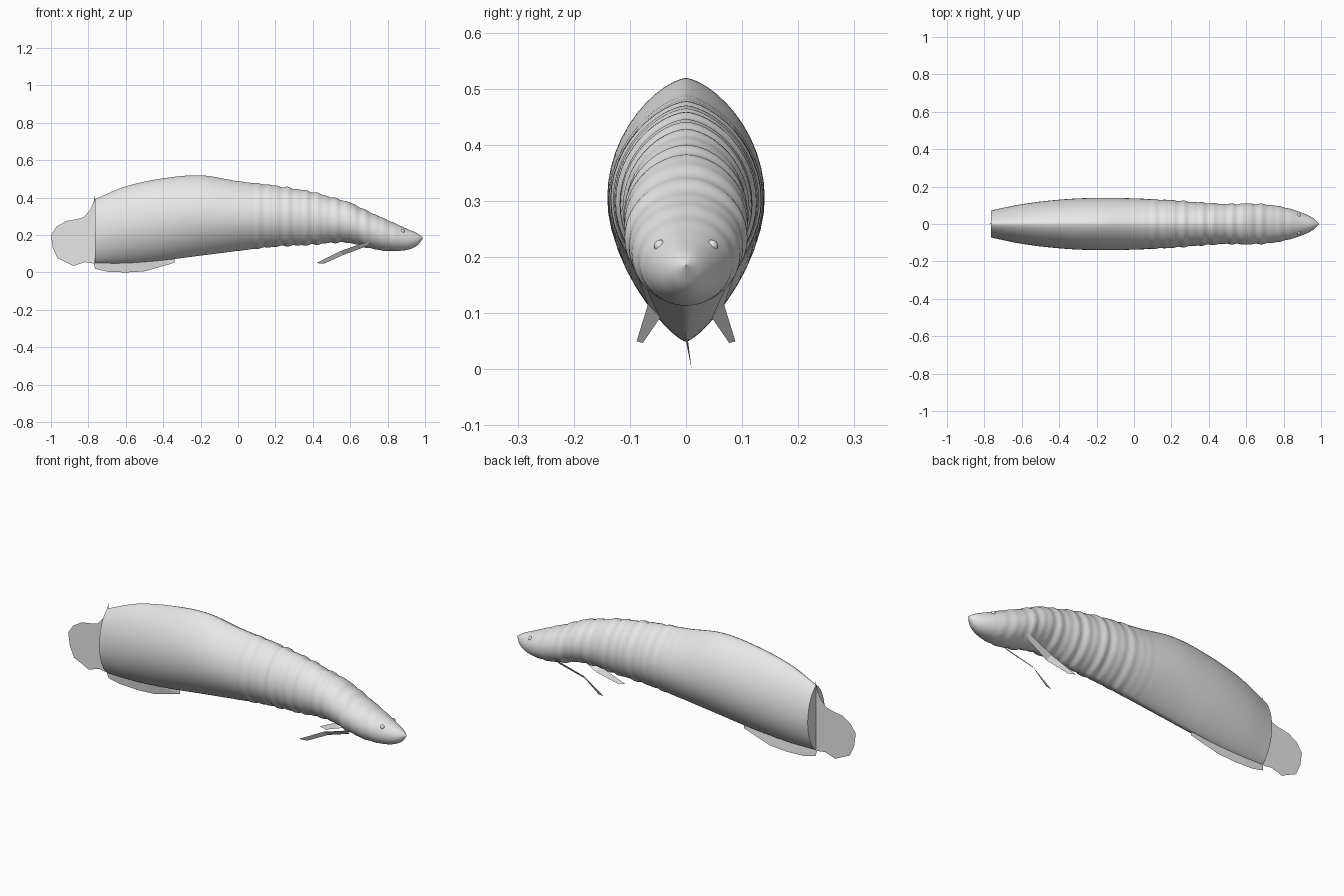
import bpy, bmesh
from math import sin, cos, pi, copysign
from mathutils import Vector

cube = bpy.data.objects.get("Cube")
if cube:
    bpy.data.objects.remove(cube, do_unlink=True)

grey = bpy.data.materials.new("plain grey")
grey.use_nodes = True
grey.diffuse_color = (0.8, 0.8, 0.8, 1)
grey.node_tree.nodes["Principled BSDF"].inputs["Base Color"].default_value = (0.8, 0.8, 0.8, 1)


def finish(name, bm, smooth=False):
    bmesh.ops.recalc_face_normals(bm, faces=bm.faces)
    mesh = bpy.data.meshes.new(name)
    bm.to_mesh(mesh)
    bm.free()
    mesh.materials.append(grey)
    obj = bpy.data.objects.new(name, mesh)
    bpy.context.collection.objects.link(obj)
    if smooth:
        bpy.ops.object.select_all(action="DESELECT")
        obj.select_set(True)
        bpy.context.view_layer.objects.active = obj
        bpy.ops.object.shade_smooth_by_angle(angle=0.6)
    return obj


# Body stations: x, top z, bottom z, half width
STATIONS = [
    (-0.765, 0.392, 0.05, 0.072), (-0.6, 0.46, 0.05, 0.106),
    (-0.4, 0.503, 0.065, 0.13), (-0.2, 0.519, 0.09, 0.14),
    (0.0, 0.488, 0.115, 0.137), (0.2, 0.464, 0.138, 0.127),
    (0.4, 0.43, 0.148, 0.112), (0.5, 0.402, 0.158, 0.107),
    (0.6, 0.373, 0.157, 0.109), (0.7, 0.325, 0.13, 0.105),
    (0.8, 0.28, 0.115, 0.09), (0.9, 0.235, 0.12, 0.06),
    (0.96, 0.208, 0.145, 0.03), (0.99, 0.186, 0.184, 0.001),
]


def slope(i):
    a, b = STATIONS[max(i - 1, 0)], STATIONS[min(i + 1, len(STATIONS) - 1)]
    return [(q - p) / (b[0] - a[0]) for p, q in zip(a, b)]


def section(x):
    """Smoothly interpolated top, bottom and half width at x."""
    i = max(k for k in range(len(STATIONS) - 1) if STATIONS[k][0] <= x + 1e-9)
    a, b, ma, mb = STATIONS[i], STATIONS[i + 1], slope(i), slope(i + 1)
    h = b[0] - a[0]
    t = (x - a[0]) / h
    return [(2*t**3 - 3*t*t + 1) * a[k] + (t**3 - 2*t*t + t) * h * ma[k]
            + (3*t*t - 2*t**3) * b[k] + (t**3 - t*t) * h * mb[k] for k in (1, 2, 3)]


def clamp(v):
    return min(1, max(0, v))


def ripple(x):
    """Soft irregular rings along the front half."""
    fade = clamp((x + 0.04) / 0.3) * clamp((0.95 - x) / 0.25)
    return 1 + 0.016 * fade * (sin(2*pi*x / 0.083) + sin(2*pi*x / 0.052 + 1))


def body():
    bm = bmesh.new()
    rings, sides, steps = [], 48, 190
    for s in range(steps + 1):
        x = -0.765 + 1.755 * s / steps
        top, bottom, width = section(x)
        mid, half, k = (top + bottom) / 2, (top - bottom) / 2, ripple(x)
        keel = clamp((0.8 - x) / 0.8)       # pointed ridge fades to a round snout
        ring = []
        for j in range(sides):
            t = 2 * pi * j / sides
            power = 1 + keel * (0.35 if cos(t) > 0 else 0.5)
            y = width * k * copysign(abs(sin(t)) ** power, sin(t))
            ring.append(bm.verts.new((x, y, mid + half * k * cos(t))))
        rings.append(ring)
    for a, b in zip(rings, rings[1:]):
        for j in range(sides):
            n = (j + 1) % sides
            bm.faces.new((a[j], a[n], b[n], b[j]))
    bm.faces.new(rings[0])
    bm.faces.new(rings[-1])
    return finish("body", bm, True)


def sheet(name, points):
    """Thin flat fin from an outline."""
    bm = bmesh.new()
    bm.faces.new([bm.verts.new(p) for p in points])
    bmesh.ops.triangulate(bm, faces=bm.faces)
    return finish(name, bm)


body()

# Tail fin with a narrow ridge up the rear edge
tail = [(-0.764, 0.42), (-0.772, 0.375), (-0.79, 0.335), (-0.825, 0.295), (-0.86, 0.285),
        (-0.92, 0.275), (-0.97, 0.245), (-1.0, 0.2), (-0.99, 0.13), (-0.965, 0.075),
        (-0.92, 0.055), (-0.88, 0.035), (-0.82, 0.055), (-0.764, 0.047)]
sheet("tail_fin", [(x, 0.004, z) for x, z in tail])

# Belly fin, leaning slightly to one side
belly = [(-0.765, 0.08), (-0.77, 0.05), (-0.765, 0.02), (-0.7, 0.004), (-0.6, 0.0), (-0.5, 0.006),
         (-0.45, 0.02), (-0.38, 0.04), (-0.34, 0.052), (-0.34, 0.09)]
sheet("belly_fin", [(x, 0.2 * max(0, 0.05 - z), z) for x, z in belly])

# Paired side fins, bent at the middle, and small eye bumps
for side, label in ((1, "left"), (-1, "right")):
    bm = bmesh.new()
    rows = [((0.71, 0.088, 0.172), (0.7, 0.07, 0.145)),
            ((0.55, 0.068, 0.115), (0.56, 0.046, 0.092)),
            ((0.42, 0.088, 0.05), (0.46, 0.077, 0.047))]
    pairs = [[bm.verts.new(Vector((x, y * side, z))) for x, y, z in row] for row in rows]
    for a, b in zip(pairs, pairs[1:]):
        bm.faces.new((a[0], a[1], b[1], b[0]))
    finish(label + "_side_fin", bm)

    bm = bmesh.new()
    bmesh.ops.create_uvsphere(bm, u_segments=16, v_segments=10, radius=0.011)
    bmesh.ops.translate(bm, verts=bm.verts, vec=(0.88, 0.046 * side, 0.22))
    finish(label + "_eye", bm, True)
